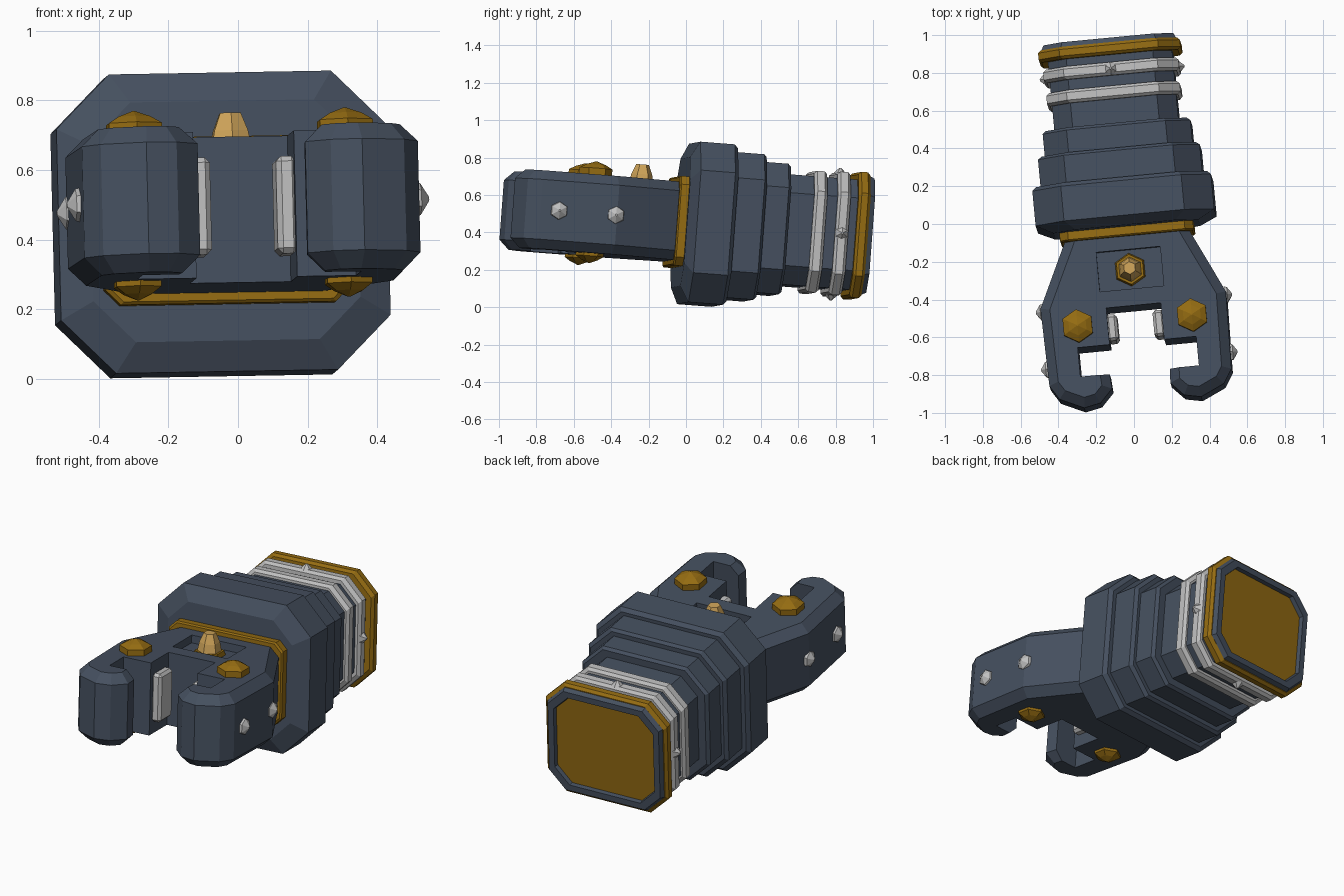
import bpy, bmesh, math
from mathutils import Matrix, Vector

if "Cube" in bpy.data.objects:
    bpy.data.objects.remove(bpy.data.objects["Cube"])

# Whole model is slightly yawed, pitched and rolled
POSE = (Matrix.Translation((-0.04, 0, 0.452))
        @ Matrix.Rotation(math.radians(5.4), 4, 'Z')
        @ Matrix.Rotation(math.radians(-4.4), 4, 'X')
        @ Matrix.Rotation(math.radians(-1), 4, 'Y'))


def material(name, rgb):
    m = bpy.data.materials.new(name)
    m.use_nodes = True
    m.diffuse_color = (*rgb, 1)
    m.node_tree.nodes["Principled BSDF"].inputs["Base Color"].default_value = (*rgb, 1)
    return m


SLATE = material("slate", (0.06, 0.08, 0.115))
BRONZE = material("bronze", (0.30, 0.15, 0.006))
GOLD = material("pale_gold", (0.62, 0.37, 0.10))
SILVER = material("silver", (0.52, 0.52, 0.52))


def finish(name, bm, mat):
    bmesh.ops.recalc_face_normals(bm, faces=bm.faces)
    bm.transform(POSE)
    me = bpy.data.meshes.new(name)
    bm.to_mesh(me)
    bm.free()
    me.materials.append(mat)
    ob = bpy.data.objects.new(name, me)
    bpy.context.collection.objects.link(ob)
    return ob


def loft(name, sections, mat):
    """Chamfered-rectangle sections (y, half width, half height, chamfer) joined along y."""
    bm = bmesh.new()
    rings = []
    for y, w, h, c in sections:
        quarter = [(w, h - c), (w - c, h)]
        pts = quarter + [(-x, z) for x, z in quarter[::-1]]
        pts += [(-x, -z) for x, z in pts]
        rings.append([bm.verts.new((x, y, z)) for x, z in pts])
    for a, b in zip(rings, rings[1:]):
        for i in range(8):
            j = (i + 1) % 8
            bm.faces.new((a[i], a[j], b[j], b[i]))
    bm.faces.new(rings[0])
    bm.faces.new(rings[-1])
    return finish(name, bm, mat)


def band(name, y0, y1, w, h, c, mat, b=0.015):
    return loft(name, [(y0, w - b, h - b, c), (y0 + b, w, h, c),
                       (y1 - b, w, h, c), (y1, w - b, h - b, c)], mat)


def stud(name, at, axis, profile, mat, sides=6):
    """Hexagonal turned part: (height, radius) rings along an axis."""
    bm = bmesh.new()
    for (h0, r0), (h1, r1) in zip(profile, profile[1:]):
        bmesh.ops.create_cone(bm, cap_ends=True, segments=sides, radius1=r0, radius2=r1,
                              depth=h1 - h0, matrix=Matrix.Translation((0, 0, (h0 + h1) / 2)))
    turn = Vector(axis).to_track_quat('Z', 'Y').to_matrix().to_4x4()
    bm.transform(Matrix.Translation(at) @ turn)
    return finish(name, bm, mat)


# Stepped sleeve with a hollow rear opening
loft("sleeve", [
    (-0.03, 0.385, 0.345, 0.12), (0.015, 0.475, 0.43, 0.155),
    (0.20, 0.475, 0.43, 0.155), (0.22, 0.455, 0.41, 0.15),
    (0.22, 0.43, 0.39, 0.14), (0.365, 0.43, 0.39, 0.14), (0.38, 0.41, 0.375, 0.135),
    (0.38, 0.393, 0.35, 0.13), (0.50, 0.393, 0.35, 0.13), (0.515, 0.375, 0.335, 0.12),
    (0.515, 0.33, 0.295, 0.10), (0.93, 0.33, 0.295, 0.10),
    (0.93, 0.365, 0.325, 0.11), (0.97, 0.345, 0.305, 0.10),
    (0.97, 0.31, 0.27, 0.09), (0.40, 0.21, 0.18, 0.06)], SLATE)

# Bands around the neck and the plate behind the claw
band("front_neck_band", 0.645, 0.715, 0.355, 0.325, 0.11, SILVER)
band("rear_neck_band", 0.77, 0.84, 0.36, 0.33, 0.11, SILVER)
band("rim_band", 0.88, 0.945, 0.377, 0.337, 0.115, BRONZE)
band("claw_plate", -0.08, -0.02, 0.355, 0.24, 0.045, BRONZE, 0.008)

# Claw: half outline, mirrored, raised and chamfered along its outer rim
outer = [(0.32, -0.05), (0.335, -0.085), (0.493, -0.418), (0.484, -0.83), (0.437, -0.905),
         (0.311, -0.963), (0.222, -0.945), (0.155, -0.875), (0.16, -0.80)]
inner = [(0.315, -0.80), (0.315, -0.645), (0.145, -0.645), (0.145, -0.45)]
half = outer + inner
outline = half + [(-x, y) for x, y in half[::-1]]
bm = bmesh.new()
top = [bm.verts.new((x, y, 0.21)) for x, y in outline]
bottom = [bm.verts.new((x, y, -0.21)) for x, y in outline]
bm.faces.new(top)
bm.faces.new(bottom[::-1])
count = len(outline)
for i in range(count):
    j = (i + 1) % count
    bm.faces.new((top[i], bottom[i], bottom[j], top[j]))
rim = []
for ring in (top, bottom):
    for k in range(len(outer) - 1):
        for a in (k, count - 2 - k):
            rim.append(bm.edges.get((ring[a], ring[a + 1])))
bmesh.ops.recalc_face_normals(bm, faces=bm.faces)
bmesh.ops.bevel(bm, geom=rim, offset=0.05, segments=1, affect='EDGES', clamp_overlap=True)
claw = finish("claw", bm, SLATE)

# Rectangular pocket in the top of the claw
bm = bmesh.new()
bmesh.ops.create_cube(bm, size=1, matrix=Matrix.Translation((0, -0.256, 0.21))
                      @ Matrix.Diagonal((0.34, 0.21, 0.09, 1)))
cutter = finish("pocket_cutter", bm, SLATE)
cutter.hide_render = True
mod = claw.modifiers.new("pocket", 'BOOLEAN')
mod.object = cutter
mod.operation = 'DIFFERENCE'
mod.solver = 'EXACT'
bpy.context.view_layer.objects.active = claw
bpy.ops.object.modifier_apply(modifier=mod.name)
bpy.data.objects.remove(cutter)

# Centre post in the pocket
stud("post_base", (0, -0.256, 0.16), (0, 0, 1), [(0, 0.09), (0.03, 0.08)], BRONZE)
stud("post", (0, -0.256, 0.18), (0, 0, 1), [(0, 0.068), (0.06, 0.056), (0.112, 0.034)], GOLD)

# Mirrored fittings
for side, label in ((1, "left"), (-1, "right")):
    # Hinge bolts above and below
    for up, end in ((1, "top"), (-1, "bottom")):
        r = 0.088 if up > 0 else 0.075
        lift = 0.2 if up > 0 else 0.18
        stud(f"{label}_{end}_bolt", (side * 0.304, -0.532, up * lift), (0, 0, up),
             [(0, r), (0.045, r), (0.065, r * 0.6), (0.082, 0.004)], BRONZE)
    # Grip pads inside the jaw
    bm = bmesh.new()
    bmesh.ops.create_cube(bm, size=1, matrix=Matrix.Translation((side * 0.125, -0.55, 0))
                          @ Matrix.Diagonal((0.06, 0.14, 0.28, 1)))
    bmesh.ops.bevel(bm, geom=bm.edges[:], offset=0.015, segments=1, affect='EDGES')
    finish(f"{label}_grip_pad", bm, SILVER)
    # Side rivets
    for n, y in enumerate((-0.425, -0.73)):
        stud(f"{label}_side_rivet_{n + 1}", (side * 0.482, y, 0), (side, 0, 0),
             [(0, 0.05), (0.015, 0.046), (0.04, 0.006)], SILVER)
    stud(f"{label}_band_rivet", (side * 0.355, 0.805, 0), (side, 0, 0),
         [(0, 0.036), (0.03, 0.006)], SILVER)
for up, end in ((1, "top"), (-1, "bottom")):
    stud(f"{end}_band_rivet", (0, 0.805, up * 0.325), (0, 0, up),
         [(0, 0.036), (0.03, 0.006)], SILVER)
